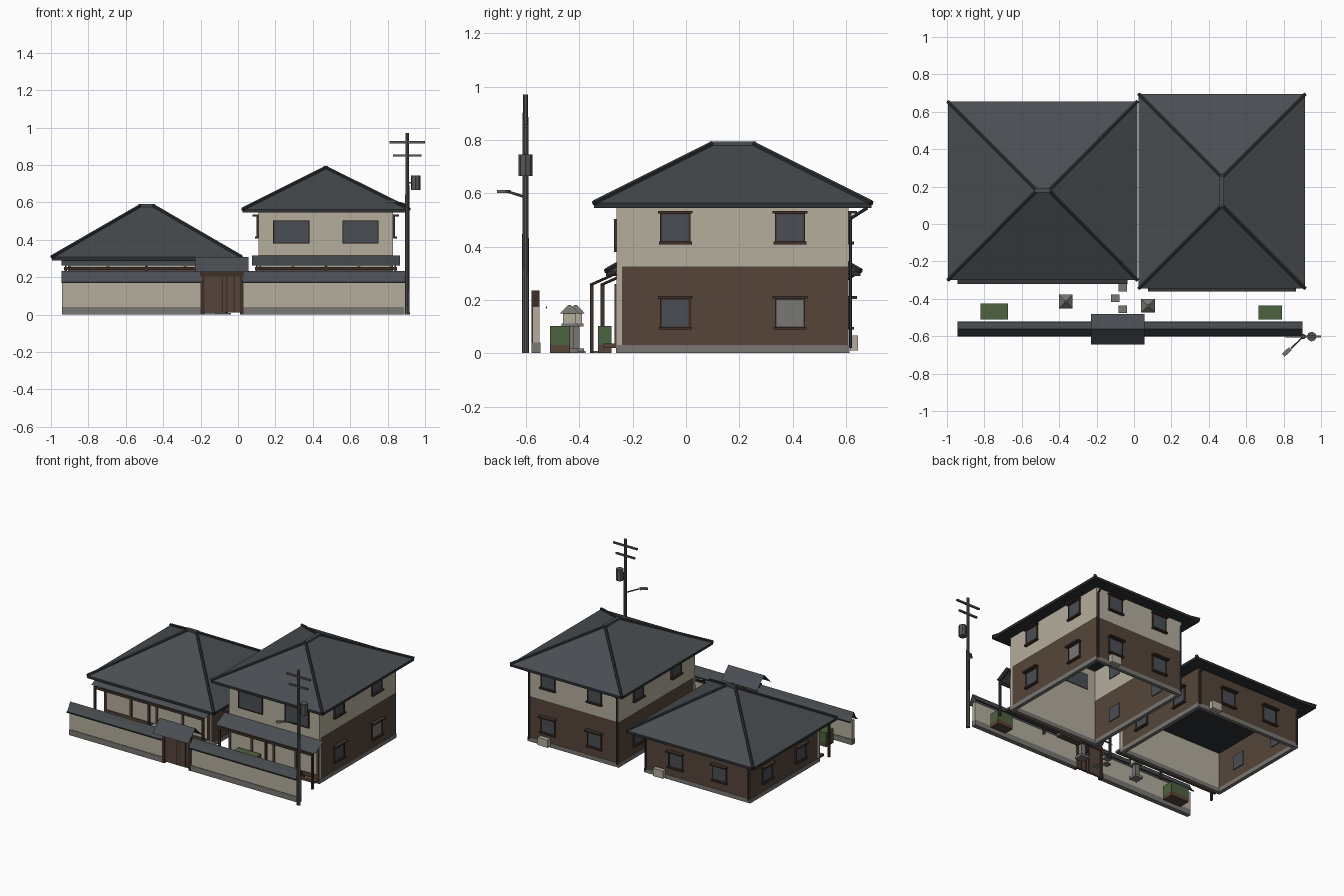
import bpy, bmesh
from math import radians
from mathutils import Matrix, Vector

if "Cube" in bpy.data.objects:
    bpy.data.objects.remove(bpy.data.objects["Cube"], do_unlink=True)


def material(name, r, g, b):
    m = bpy.data.materials.new(name)
    m.use_nodes = True
    m.diffuse_color = (r, g, b, 1)
    m.node_tree.nodes["Principled BSDF"].inputs["Base Color"].default_value = (r, g, b, 1)
    return m


TILE = material("slate tile", .068, .075, .083)
TRIM = material("dark ridge", .027, .03, .033)
CREAM = material("cream plaster", .46, .42, .34)
BROWN = material("brown timber", .092, .06, .042)
DARK = material("dark timber", .048, .03, .022)
STONE = material("grey stone", .19, .185, .17)
GLASS = material("window glass", .068, .076, .088)
GREEN = material("hedge green", .075, .125, .052)
POLE = material("pole grey", .1, .097, .09)


def finish(name, bm, *mats):
    mesh = bpy.data.meshes.new(name)
    bm.to_mesh(mesh)
    bm.free()
    for m in mats:
        mesh.materials.append(m)
    ob = bpy.data.objects.new(name, mesh)
    bpy.context.collection.objects.link(ob)
    return ob


def boxes(name, mat, *bounds, matrix=Matrix()):
    """Boxes given as (x0, x1, y0, y1, z0, z1), joined in one object."""
    bm = bmesh.new()
    for x0, x1, y0, y1, z0, z1 in bounds:
        place = Matrix.Translation(((x0 + x1) / 2, (y0 + y1) / 2, (z0 + z1) / 2))
        size = Matrix.Diagonal((x1 - x0, y1 - y0, z1 - z0, 1))
        bmesh.ops.create_cube(bm, size=1, matrix=matrix @ place @ size)
    return finish(name, bm, mat)


def rods(name, mat, r, *pairs, sides=6, r2=None):
    """Straight rods between pairs of points."""
    bm = bmesh.new()
    for a, b in pairs:
        a, b = Vector(a), Vector(b)
        turn = (b - a).to_track_quat("Z", "Y").to_matrix().to_4x4()
        bmesh.ops.create_cone(bm, cap_ends=True, segments=sides, radius1=r,
                              radius2=r if r2 is None else r2, depth=(b - a).length,
                              matrix=Matrix.Translation((a + b) / 2) @ turn)
    return finish(name, bm, mat)


def sheet(name, mat, profile, x0, x1):
    """Thin sheet: a y-z profile drawn out along x."""
    bm = bmesh.new()
    rows = [[bm.verts.new((x, y, z)) for x in (x0, x1)] for y, z in profile]
    for a, b in zip(rows, rows[1:]):
        bm.faces.new((a[0], a[1], b[1], b[0]))
    return finish(name, bm, mat)


def hip_roof(name, x0, x1, y0, y1, z, ridge):
    bm = bmesh.new()
    corners = [(x, y) for x in (x0, x1) for y in (y0, y1)]
    for x, y in corners:
        bm.verts.new((x, y, z - .01))
        bm.verts.new((x, y, z + .008))
    for p in ridge:
        bm.verts.new(p)
    bmesh.ops.convex_hull(bm, input=bm.verts)
    bm.normal_update()
    for f in bm.faces:
        f.material_index = int(f.normal.z < .2)
    finish(name, bm, TILE, TRIM)
    # each hip runs to the nearest ridge end
    hips = []
    for x, y in corners:
        end = min(ridge, key=lambda p: (p[0] - x) ** 2 + (p[1] - y) ** 2)
        hips.append(((x, y, z + .008), end))
    rods(name + "_hips", TRIM, .011, *hips)
    a, b = ridge
    boxes(name + "_ridge", TILE, (a[0] - .012, b[0] + .012, a[1] - .012, b[1] + .012,
                                  a[2] - .01, a[2] + .009))


def walls(name, mat, x0, x1, y0, y1, z0, z1, front=None, t=.02):
    """Hollow ring of walls, with the front in its own colour if wanted."""
    boxes(name, mat, (x0, x0 + t, y0 + t, y1, z0, z1), (x1 - t, x1, y0 + t, y1, z0, z1),
          (x0 + t, x1 - t, y1 - t, y1, z0, z1))
    boxes(name + "_front", front or mat, (x0, x1, y0, y0 + t, z0, z1))


def window(name, x, y, z, turn, w=.1, h=.1, hood=True, glass=GLASS):
    """Window centred on a wall; a turn of 0 faces the front."""
    m = Matrix.Translation((x, y, z)) @ Matrix.Rotation(radians(turn), 4, "Z")
    a, b = w / 2, h / 2
    boxes(name + "_glass", glass, (-a, a, -.006, .026, -b, b), matrix=m)
    boxes(name + "_frame", DARK, (-a - .007, -a, -.01, .0, -b, b), (a, a + .007, -.01, 0, -b, b),
          (-a - .007, a + .007, -.01, 0, -b - .006, -b),
          (-a - .007, a + .007, -.01, 0, b, b + .006), matrix=m)
    if hood:
        boxes(name + "_hood_and_sill", DARK, (-a - .015, a + .015, -.032, 0, b + .004, b + .014),
              (-a - .012, a + .012, -.02, 0, -b - .012, -b - .002), matrix=m)


def veranda(name, x0, x1, y):
    """Lean-to roof, posts, beam and deck along the front wall."""
    e = y - .1
    sheet(name + "_roof", TILE, [(e, .262), (y, .315)], x0 - .035, x1 + .035)
    xs = (x0 - .01, (x0 + x1) / 2, x1 + .01)
    boxes(name + "_posts", DARK, *[(x - .007, x + .007, e, e + .014, 0, .255) for x in xs])
    boxes(name + "_beam", DARK, (x0 - .02, x1 + .02, e + .002, e + .012, .238, .255))
    rods(name + "_rafters", DARK, .005, *[((x, e, .255), (x, y, .3)) for x in xs])
    boxes(name + "_deck", BROWN, (x0, x1, y - .05, y, .02, .036))
    # timber frame on the plaster behind
    n = 4
    boxes(name + "_wall_frame", BROWN, (x0, x1, y - .008, y, .03, .06), (x0, x1, y - .008, y, .225, .245),
          *[(x - .008, x + .008, y - .008, y, .03, .26)
            for x in (x0 + .008 + i * (x1 - x0 - .016) / n for i in range(n + 1))])


def house(name, x0, x1, y0, y1, top, lower_z):
    walls(name + "_footing", STONE, x0 - .003, x1 + .003, y0 - .003, y1 + .003, 0, .03, t=.026)
    walls(name + "_lower_wall", BROWN, x0, x1, y0, y1, .03, lower_z, front=CREAM)
    if top > lower_z:
        walls(name + "_upper_wall", CREAM, x0, x1, y0, y1, lower_z, top)
    veranda(name + "_veranda", x0, x1, y0)
    # drain pipes on the back corners
    for x in (x0 + .01, x1 - .01):
        rods(name + "_drain_pipe", TRIM, .006, ((x, y1 + .007, .02), (x, y1 + .007, top - .04)),
             ((x, y1 + .007, top - .04), (x, y1 + .07, top)))


# Tall house
AX0, AX1, AY0, AY1 = .11, .83, -.26, .61
house("tall_house", AX0, AX1, AY0, AY1, .545, .325)
hip_roof("tall_roof", .025, .915, -.345, .695, .555, [(.47, .1, .785), (.47, .25, .785)])
for x in (.285, .655):
    window("front_upper_window", x, AY0, .442, 0, w=.18, h=.112, hood=False)
for z in (.15, .47):
    for i, y in enumerate((-.04, .39)):
        window("right_window", AX1, y, z, 90, w=.1, glass=STONE if i and z < .3 else GLASS)
        window("left_window", AX0, y, z, -90)
    for x in (.3, .67):
        window("back_window", x, AY1, z, 180)

# Low house
BX0, BX1, BY0, BY1 = -.91, -.07, -.22, .57
house("low_house", BX0, BX1, BY0, BY1, .3, .3)
hip_roof("low_roof", -.995, .018, -.3, .655, .3, [(-.52, .18, .582), (-.455, .18, .582)])
for y in (0, .38):
    window("low_left_window", BX0, y, .15, -90)
    window("low_right_window", BX1, y, .15, 90)
for x in (-.67, -.32):
    window("low_back_window", x, BY1, .15, 180)

# Air conditioners behind the houses
for x, y in ((.69, AY1), (-.2, BY1)):
    boxes("air_conditioner", CREAM, (x - .04, x + .04, y + .006, y + .036, .01, .066))

# Street wall with tiled cap, either side of the gate
for x0, x1 in ((-.94, -.2), (.03, .89)):
    boxes("street_wall", CREAM, (x0, x1, -.575, -.55, .04, .175))
    boxes("street_wall_footing", STONE, (x0, x1, -.579, -.546, 0, .04))
    sheet("street_wall_cap", TILE, [(-.6, .17), (-.577, .205), (-.562, .234), (-.547, .205), (-.523, .17)],
          x0 - .005, x1 + .01)
    for y in (-.6, -.523):
        boxes("street_wall_eave", TRIM, (x0 - .005, x1 + .01, y - .002, y + .002, .168, .176))

# Gate
boxes("gate_frame", DARK, (-.2, -.18, -.58, -.55, 0, .235), (.01, .03, -.58, -.55, 0, .235),
      (-.2, .03, -.58, -.55, .205, .235))
boxes("gate_doors", BROWN, (-.18, -.088, -.572, -.557, .01, .205), (-.082, .01, -.572, -.557, .01, .205))
boxes("gate_battens", DARK, *[(x - .004, x + .004, -.576, -.553, .01, .205) for x in (-.085, -.06, -.02)])
sheet("gate_roof", TILE, [(-.645, .228), (-.562, .308), (-.48, .228)], -.23, .055)

# Planted hedges in timber boxes
for x0, x1, y0, y1 in ((-.82, -.675, -.51, -.425), (.665, .79, -.51, -.435), (.2, .38, -.33, -.28)):
    boxes("hedge", GREEN, (x0, x1, y0, y1, .03, .102))
    boxes("hedge_box", BROWN, (x0, x1, y0, y1, 0, .03))

# Stone lanterns
for x, y in ((-.365, -.415), (.075, -.437)):
    boxes("lantern_body", STONE, (x - .032, x + .032, y - .032, y + .032, 0, .018),
          (x - .016, x + .016, y - .016, y + .016, .018, .1),
          (x - .03, x + .03, y - .03, y + .03, .1, .112))
    boxes("lantern_light", CREAM, (x - .025, x + .025, y - .025, y + .025, .112, .15))
    bm = bmesh.new()
    bmesh.ops.create_cone(bm, cap_ends=True, segments=4, radius1=.052, radius2=.008, depth=.032,
                          matrix=Matrix.Translation((x, y, .164)) @ Matrix.Rotation(radians(45), 4, "Z"))
    finish("lantern_cap", bm, STONE)

# Stepping stones
for x, y in ((-.06, -.34), (-.1, -.397), (-.06, -.455)):
    boxes("stepping_stone", STONE, (x - .023, x + .023, y - .02, y + .02, 0, .008))

# Utility pole with crossarms, transformer and street lamp
PX, PY = .905, -.602
rods("pole", POLE, .014, ((PX, PY, 0), (PX, PY, .97)), sides=10, r2=.01)
boxes("crossarms", POLE, (.81, 1, PY - .006, PY + .006, .916, .928),
      (.83, .98, PY - .006, PY + .006, .845, .857))
rods("transformer", POLE, .026, ((.95, PY, .665), (.95, PY, .745)), sides=8)
boxes("transformer_bracket", POLE, (PX, .95, PY - .006, PY + .006, .7, .71))
rods("lamp_arm", POLE, .005, ((PX, PY, .585), (.84, -.665, .605)))
lamp = Matrix.Translation((.817, -.684, .606)) @ Matrix.Rotation(radians(42), 4, "Z")
boxes("lamp_head", STONE, (-.026, .026, -.011, .011, -.006, .006), matrix=lamp)
